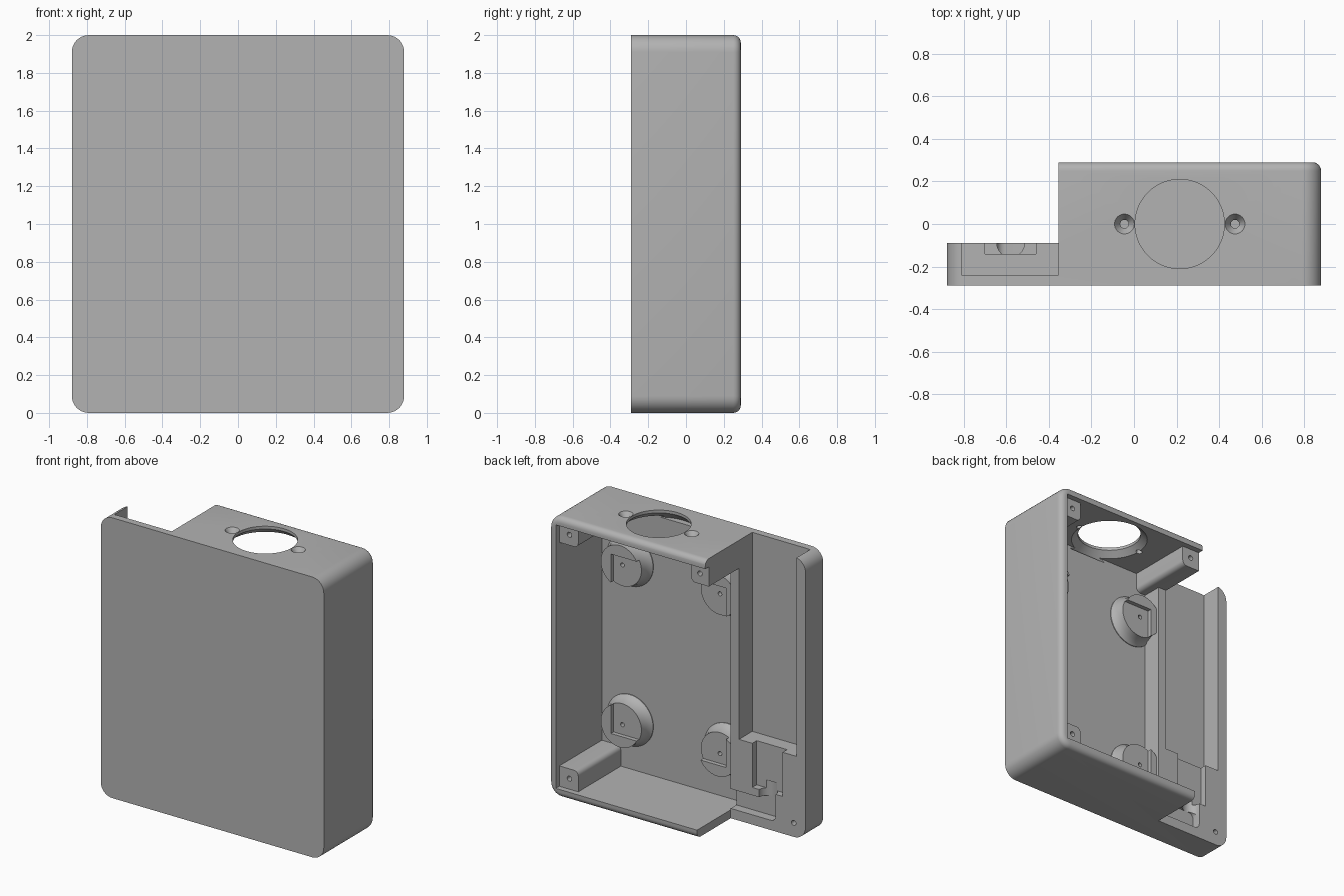
import bpy, bmesh, math
from mathutils import Matrix, Vector

if "Cube" in bpy.data.objects:
    bpy.data.objects.remove(bpy.data.objects["Cube"], do_unlink=True)

grey = bpy.data.materials.new("plain_grey")
grey.use_nodes = True
grey.diffuse_color = (0.45, 0.45, 0.45, 1)
grey.node_tree.nodes["Principled BSDF"].inputs["Base Color"].default_value = (0.45, 0.45, 0.45, 1)


def make(name, bm):
    bmesh.ops.recalc_face_normals(bm, faces=bm.faces[:])
    mesh = bpy.data.meshes.new(name)
    bm.to_mesh(mesh)
    bm.free()
    mesh.materials.append(grey)
    obj = bpy.data.objects.new(name, mesh)
    bpy.context.collection.objects.link(obj)
    return obj


def bevel(bm, radius, rule, segments=6):
    edges = [e for e in bm.edges if rule(e.verts[0].co, e.verts[1].co)]
    bmesh.ops.bevel(bm, geom=edges, offset=radius, segments=segments, affect='EDGES', profile=0.5)


def box_mesh(x, y, z):
    bm = bmesh.new()
    bmesh.ops.create_cube(bm, size=1)
    for v in bm.verts:
        v.co = Vector([(r[0] if c < 0 else r[1]) for c, r in zip(v.co, (x, y, z))])
    return bm


def box(name, x, y, z):
    return make(name, box_mesh(x, y, z))


def along_y(a, b):
    return abs(a.y - b.y) > 0.05 and abs(a.x - b.x) < 1e-4 and abs(a.z - b.z) < 1e-4


def cone(name, centre, r1, r2, length, axis, sides=32):
    """Round solid along an axis: r1 at the low end, r2 at the high end."""
    bm = bmesh.new()
    turn = Matrix.Rotation(-math.pi / 2, 4, 'X') if axis == 'Y' else Matrix()
    bmesh.ops.create_cone(bm, cap_ends=True, segments=sides, radius1=r1, radius2=r2,
                          depth=length, matrix=Matrix.Translation(centre) @ turn)
    return make(name, bm)


def lathe_y(name, x, z, profile, sides=48):
    """Solid turned about a line parallel to y from (radius, y) pairs."""
    bm = bmesh.new()
    rings = []
    for r, y in profile:
        rings.append([bm.verts.new((x + r * math.cos(i * math.tau / sides), y,
                                    z + r * math.sin(i * math.tau / sides))) for i in range(sides)])
    for a, b in zip(rings, rings[1:]):
        for i in range(sides):
            j = (i + 1) % sides
            bm.faces.new((a[i], a[j], b[j], b[i]))
    bm.faces.new(rings[0])
    bm.faces.new(rings[-1])
    return make(name, bm)


def combine(target, tool, operation):
    mod = target.modifiers.new("combine", 'BOOLEAN')
    mod.operation = operation
    mod.solver = 'EXACT'
    mod.object = tool
    bpy.context.view_layer.objects.active = target
    bpy.ops.object.modifier_apply(modifier=mod.name)
    bpy.data.objects.remove(tool, do_unlink=True)


FRONT, LOW, BACK = -0.29, -0.09, 0.29
FLOOR, STEP, RIB = -0.23, -0.355, -0.29

# Outer shell with round corners and a softened back rim
bm = box_mesh((-0.88, 0.88), (FRONT, BACK), (0, 2))
bevel(bm, 0.09, along_y, 8)
bevel(bm, 0.04, lambda a, b: a.y > 0.28 and b.y > 0.28, 5)
housing = make("housing", bm)

# Low side section, main cavity and side channel
for x, y, z in (((-1, STEP), (LOW, 1), (-1, 3)),
                ((-1, RIB), (LOW, 1), (-1, 1)),
                ((RIB, 0.825), (FLOOR, 1), (0.06, 1.94)),
                ((-0.5, 0), (LOW, 1), (0.06, 1.94)),
                ((-0.81, STEP), (-0.24, 1), (0.58, 1.97)),
                ((-0.81, STEP), (-0.24, 0.5), (1.9, 3))):
    combine(housing, box("cutter", x, y, z), 'DIFFERENCE')

# Corner screw posts, rounded on the inner edge
for x, z, inner_x, inner_z in (((0.675, 0.85), (0.03, 0.205), 0.675, 0.205),
                               ((0.675, 0.85), (1.80, 1.97), 0.675, 1.80),
                               ((STEP, -0.215), (1.80, 1.97), -0.215, 1.80)):
    bm = box_mesh(x, (-0.26, 0.25), z)
    bevel(bm, 0.035, lambda a, b: along_y(a, b) and abs(a.x - inner_x) < 1e-4
          and abs(a.z - inner_z) < 1e-4)
    combine(housing, make("post", bm), 'UNION')

# Board mounts with flared feet
mounts = [(x, z) for x in (-0.17, 0.60) for z in (0.41, 1.55)]
flare = [(0.182, -0.25), (0.182, -0.225), (0.168, -0.21), (0.157, -0.18), (0.15, -0.15), (0.15, -0.11)]
for x, z in mounts:
    combine(housing, lathe_y("mount", x, z, flare), 'UNION')

# Board seat notched into all four mounts
combine(housing, box("cutter", (-0.24, 0.67), (-0.14, 0), (0.34, 1.62)), 'DIFFERENCE')

# Pilot holes in mounts, posts and the low corner
for x, z in mounts:
    combine(housing, cone("cutter", (x, -0.14, z), 0.015, 0.015, 0.12, 'Y', 16), 'DIFFERENCE')
for x, y, z in ((0.745, 0.25, 0.135), (0.745, 0.25, 1.875), (-0.285, 0.25, 1.875), (-0.787, LOW, 0.10)):
    combine(housing, cone("cutter", (x, y, z), 0.018, 0.018, 0.24, 'Y', 16), 'DIFFERENCE')

# Pocket, round cable groove and passage in the low section
combine(housing, box("cutter", (-0.70, -0.46), (-0.14, 0), (0.265, 0.6)), 'DIFFERENCE')
combine(housing, cone("cutter", (-0.58, LOW, 0.235), 0.065, 0.065, 0.17, 'Z'), 'DIFFERENCE')
bm = box_mesh((-0.645, -0.2), (-0.155, 0), (0.07, 0.21))
bevel(bm, 0.04, lambda a, b: along_y(a, b) and a.x < -0.6)
combine(housing, make("cutter", bm), 'DIFFERENCE')

# Large top opening, widening inwards, with two countersunk screw holes
combine(housing, cone("cutter", (0.215, 0, 2), 0.21, 0.21, 0.3, 'Z', 64), 'DIFFERENCE')
combine(housing, cone("cutter", (0.215, 0, 1.95), 0.275, 0.21, 0.06, 'Z', 64), 'DIFFERENCE')
for x in (-0.045, 0.475):
    combine(housing, cone("cutter", (x, 0, 2), 0.02, 0.02, 0.3, 'Z', 24), 'DIFFERENCE')
    combine(housing, cone("cutter", (x, 0, 1.99), 0.02, 0.06, 0.06, 'Z', 32), 'DIFFERENCE')

# Smooth the curves, keep the edges crisp
bpy.ops.object.select_all(action='DESELECT')
housing.select_set(True)
bpy.context.view_layer.objects.active = housing
bpy.ops.object.shade_smooth_by_angle(angle=math.radians(30))
